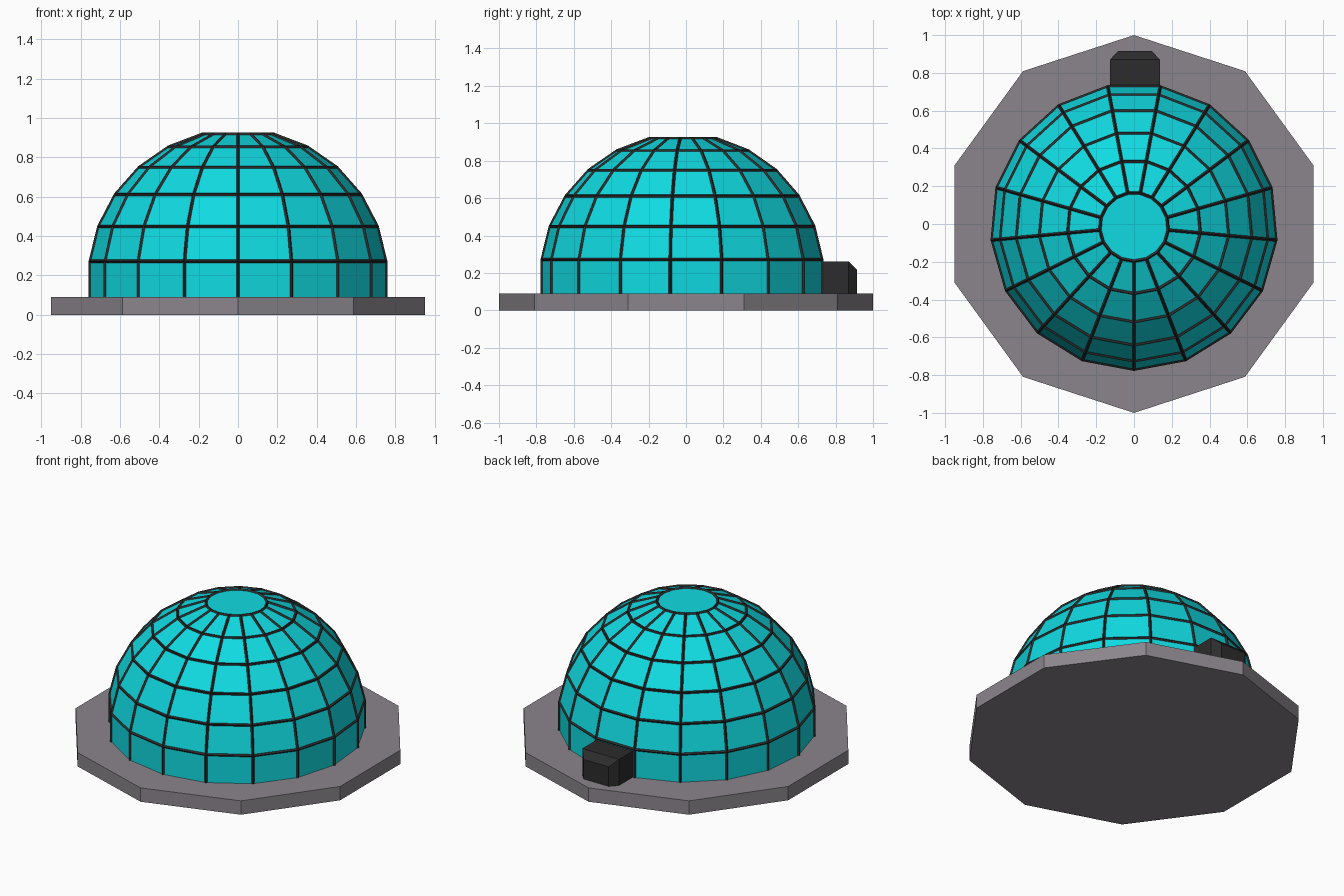
import bpy, bmesh, math

if "Cube" in bpy.data.objects:
    bpy.data.objects.remove(bpy.data.objects["Cube"])

def material(name, rgb):
    m = bpy.data.materials.new(name)
    m.diffuse_color = (*rgb, 1)
    m.use_nodes = True
    m.node_tree.nodes["Principled BSDF"].inputs["Base Color"].default_value = m.diffuse_color
    return m

CYAN = material("cyan glass", (0.005, 0.71, 0.76))
GREY = material("grey stone", (0.255, 0.235, 0.262))
DARK = material("dark metal", (0.026, 0.025, 0.025))

def loft(name, rings, mat, bottom=True):
    """Join rings of points with quads and cap the ends."""
    bm = bmesh.new()
    loops = [[bm.verts.new(p) for p in r] for r in rings]
    n = len(loops[0])
    for a, b in zip(loops, loops[1:]):
        for i in range(n):
            j = (i + 1) % n
            bm.faces.new((a[i], a[j], b[j], b[i]))
    bm.faces.new(loops[-1])
    if bottom:
        bm.faces.new(loops[0][::-1])
    bmesh.ops.recalc_face_normals(bm, faces=bm.faces)
    me = bpy.data.meshes.new(name)
    bm.to_mesh(me)
    bm.free()
    me.materials.append(mat)
    ob = bpy.data.objects.new(name, me)
    bpy.context.collection.objects.link(ob)
    return ob

def ring(n, r, z, cy=0):
    # first corner points to the front (-y)
    return [(r * math.sin(2 * math.pi * i / n), cy - r * math.cos(2 * math.pi * i / n), z)
            for i in range(n)]

# ten-sided base slab
loft("base", [ring(10, 1, 0), ring(10, 1, 0.09)], GREY)

# faceted dome: upper part of a 17 x 13 sphere with a flat cap
R, ZC, CY = 0.76, 0.18, -0.015
step = math.pi / 13
rings = [ring(17, R * math.sin(6 * step), 0.06, CY)]
rings += [ring(17, R * math.sin(k * step), ZC + R * math.cos(k * step), CY)
          for k in range(6, 0, -1)]
loft("dome_panels", rings, CYAN, bottom=False)

# dark ribs along every panel edge
ribs = loft("dome_ribs", rings, DARK, bottom=False)
w = ribs.modifiers.new("ribs", 'WIREFRAME')
w.thickness = 0.017
w.use_even_offset = True
w.use_boundary = True
w.use_replace = True

# entrance box at the back with a tapered end
def rect(y, hw, top):
    cx = 0.005
    return [(cx - hw, y, 0.05), (cx + hw, y, 0.05), (cx + hw, y, top), (cx - hw, y, top)]

loft("entrance_box", [rect(0.62, 0.132, 0.26), rect(0.87, 0.132, 0.26), rect(0.915, 0.09, 0.217)], DARK)
